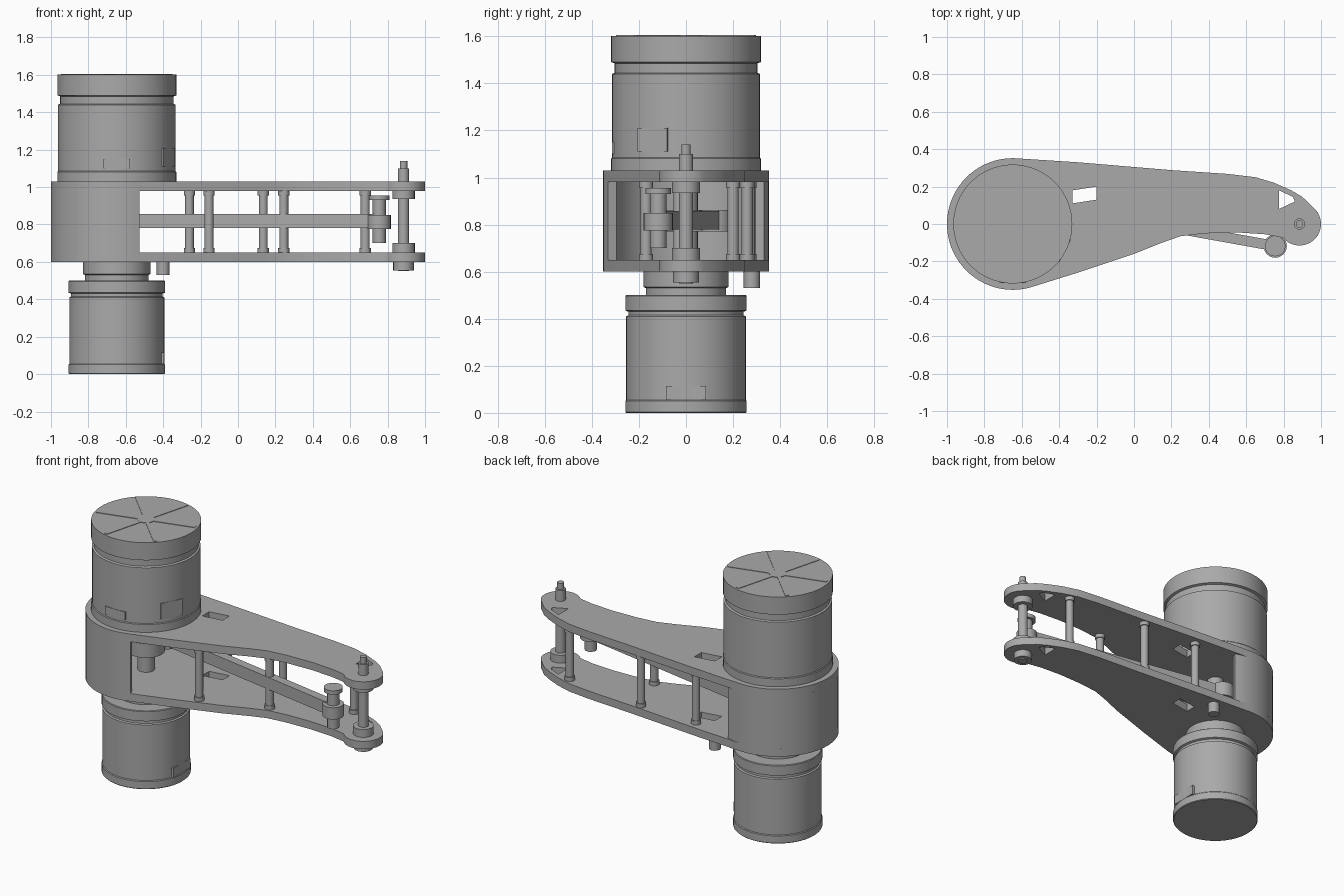
import bpy
from math import sin, cos, pi, radians, atan2, hypot

cube = bpy.data.objects.get("Cube")
if cube:
    bpy.data.objects.remove(cube)

# One plain machined-metal grey
grey = bpy.data.materials.new("machined grey")
grey.use_nodes = True
colour = (0.4, 0.4, 0.4, 1)
grey.diffuse_color = colour
grey.node_tree.nodes["Principled BSDF"].inputs["Base Color"].default_value = colour

MX = -0.648   # motor axis
TIP = 0.885   # output shaft axis


def finish(name, smooth=True):
    ob = bpy.context.object
    ob.name = name
    ob.data.materials.clear()
    ob.data.materials.append(grey)
    if smooth:
        bpy.ops.object.shade_smooth_by_angle(angle=radians(35))
    return ob


def activate(ob):
    bpy.context.collection.objects.link(ob)
    bpy.ops.object.select_all(action='DESELECT')
    ob.select_set(True)
    bpy.context.view_layer.objects.active = ob


def cylinder(name, x, y, r, z0, z1, sides=24):
    bpy.ops.mesh.primitive_cylinder_add(vertices=sides, radius=r, depth=z1 - z0,
                                        location=(x, y, (z0 + z1) / 2))
    return finish(name)


def box(name, loc, size, turn=0):
    bpy.ops.mesh.primitive_cube_add(size=1, location=loc, rotation=(0, 0, turn))
    bpy.context.object.scale = size
    return finish(name, False)


def lathe(name, x, y, profile, sides=64):
    """Spin a (radius, z) profile round a vertical axis and cap both ends."""
    n = len(profile)
    verts = [(r * cos(2 * pi * i / sides), r * sin(2 * pi * i / sides), z)
             for i in range(sides) for r, z in profile]
    faces = [(i * n + j, (i + 1) % sides * n + j,
              (i + 1) % sides * n + j + 1, i * n + j + 1)
             for i in range(sides) for j in range(n - 1)]
    faces.append([i * n for i in reversed(range(sides))])
    faces.append([i * n + n - 1 for i in range(sides)])
    mesh = bpy.data.meshes.new(name)
    mesh.from_pydata(verts, [], faces)
    ob = bpy.data.objects.new(name, mesh)
    ob.location = (x, y, 0)
    activate(ob)
    return finish(name)


def arc(cx, cy, r, a0, a1, steps):
    return [(cx + r * cos(radians(a0 + (a1 - a0) * i / steps)),
             cy + r * sin(radians(a0 + (a1 - a0) * i / steps)))
            for i in range(steps + 1)]


def slab(name, loops, z0, z1):
    """Extrude flat outlines; inner loops become holes."""
    cu = bpy.data.curves.new(name, 'CURVE')
    cu.dimensions, cu.fill_mode, cu.extrude = '2D', 'BOTH', (z1 - z0) / 2
    for loop in loops:
        sp = cu.splines.new('POLY')
        sp.points.add(len(loop) - 1)
        for p, (x, y) in zip(sp.points, loop):
            p.co = (x, y, 0, 1)
        sp.use_cyclic_u = True
    ob = bpy.data.objects.new(name, cu)
    ob.location.z = (z0 + z1) / 2
    activate(ob)
    bpy.ops.object.convert(target='MESH')
    return finish(name)


# Arm plates: round motor seat, tapering body, rounded tip
outline = (arc(MX, 0, 0.352, 84, 285, 40)
           + [(-0.3, -0.26), (0, -0.16), (0.15, -0.1), (0.25, -0.065), (0.38, -0.05),
              (0.55, -0.045), (0.7, -0.055), (0.78, -0.07)]
           + arc(TIP, 0, 0.115, 220, 400, 20)
           + [(0.9, 0.145), (0.84, 0.18), (0.75, 0.22), (0.65, 0.25), (0.5, 0.268),
              (0.2, 0.288), (-0.3, 0.33)])
windows = [[(-0.33, 0.11), (-0.2, 0.13), (-0.2, 0.2), (-0.33, 0.18)],
           [(0.775, 0.08), (0.86, 0.12), (0.85, 0.145), (0.775, 0.18)]]
for name, z0 in (("lower_arm_plate", 0.6), ("upper_arm_plate", 0.98)):
    slab(name, [outline] + windows, z0, z0 + 0.05)

# Curved housing wall, open towards the arm
slab("housing_wall", [arc(MX, 0, 0.352, 70, 290, 44) + arc(MX, 0, 0.315, 290, 70, 44)],
     0.65, 0.98)

# Upper motor
lathe("upper_motor", MX, 0, [
    (0.318, 1.03), (0.318, 1.08), (0.314, 1.085), (0.314, 1.44), (0.303, 1.445),
    (0.303, 1.485), (0.318, 1.49), (0.318, 1.602)])
for i in range(3):
    box("cap_spoke", (MX, 0, 1.602), (0.61, 0.022, 0.006), radians(15 + 60 * i))
cylinder("cap_hub", MX, 0, 0.05, 1.597, 1.605)

# Lower motor and its neck
lathe("lower_motor", MX, 0, [
    (0.254, 0), (0.258, 0.004), (0.258, 0.05), (0.254, 0.055), (0.254, 0.41), (0.245, 0.415),
    (0.245, 0.43), (0.258, 0.435), (0.258, 0.496), (0.254, 0.5)])
lathe("lower_motor_neck", MX, 0, [(0.17, 0.495), (0.17, 0.53), (0.18, 0.535), (0.18, 0.605)])

# Cable sockets on the motors
for turn, z, high in ((-27, 1.16, 0.1), (-90, 1.125, 0.05)):
    a = radians(turn)
    box("upper_socket", (MX + 0.307 * cos(a), 0.307 * sin(a), z), (0.016, 0.14, high), a)
box("lower_socket", (MX + 0.245, 0, 0.085), (0.016, 0.17, 0.06))

# Mounting screw under the lower plate
cylinder("mounting_screw", -0.4, 0.28, 0.035, 0.53, 0.605, 12)

# Drive shaft, crank and push rod
cylinder("drive_shaft", MX, 0, 0.05, 0.64, 0.99)
cylinder("drive_hub", MX, 0, 0.11, 0.77, 0.86, 32)


def bar(name, a, b, width, z0, z1):
    dx, dy = b[0] - a[0], b[1] - a[1]
    box(name, ((a[0] + b[0]) / 2, (a[1] + b[1]) / 2, (z0 + z1) / 2),
        (hypot(dx, dy), width, z1 - z0), atan2(dy, dx))


crank, joint = (-0.6, 0.125), (0.755, -0.118)
bar("crank_arm", (MX, 0), crank, 0.1, 0.77, 0.815)
cylinder("crank_pin", *crank, 0.07, 0.77, 0.862)
bar("push_rod", crank, joint, 0.055, 0.78, 0.857)
cylinder("rod_end", *joint, 0.062, 0.775, 0.85)
cylinder("joint_pin", *joint, 0.035, 0.7, 0.95)
cylinder("joint_cap", *joint, 0.055, 0.93, 0.955)

# Spacer posts with end collars
for x, y in ((-0.26, 0.27), (-0.155, -0.17), (0.135, 0.26), (0.245, -0.03), (0.68, 0.2)):
    cylinder("spacer_post", x, y, 0.024, 0.64, 0.99, 16)
    for z in (0.65, 0.955):
        cylinder("post_collar", x, y, 0.03, z, z + 0.025, 16)

# Output shaft at the tip
cylinder("output_shaft", TIP, 0, 0.03, 0.55, 1.1)
cylinder("shaft_stub", TIP, 0, 0.02, 1.1, 1.14, 12)
for r, z0, z1 in ((0.055, 0.555, 0.6), (0.06, 0.65, 0.7), (0.06, 0.935, 0.98)):
    cylinder("shaft_collar", TIP, 0, r, z0, z1)
